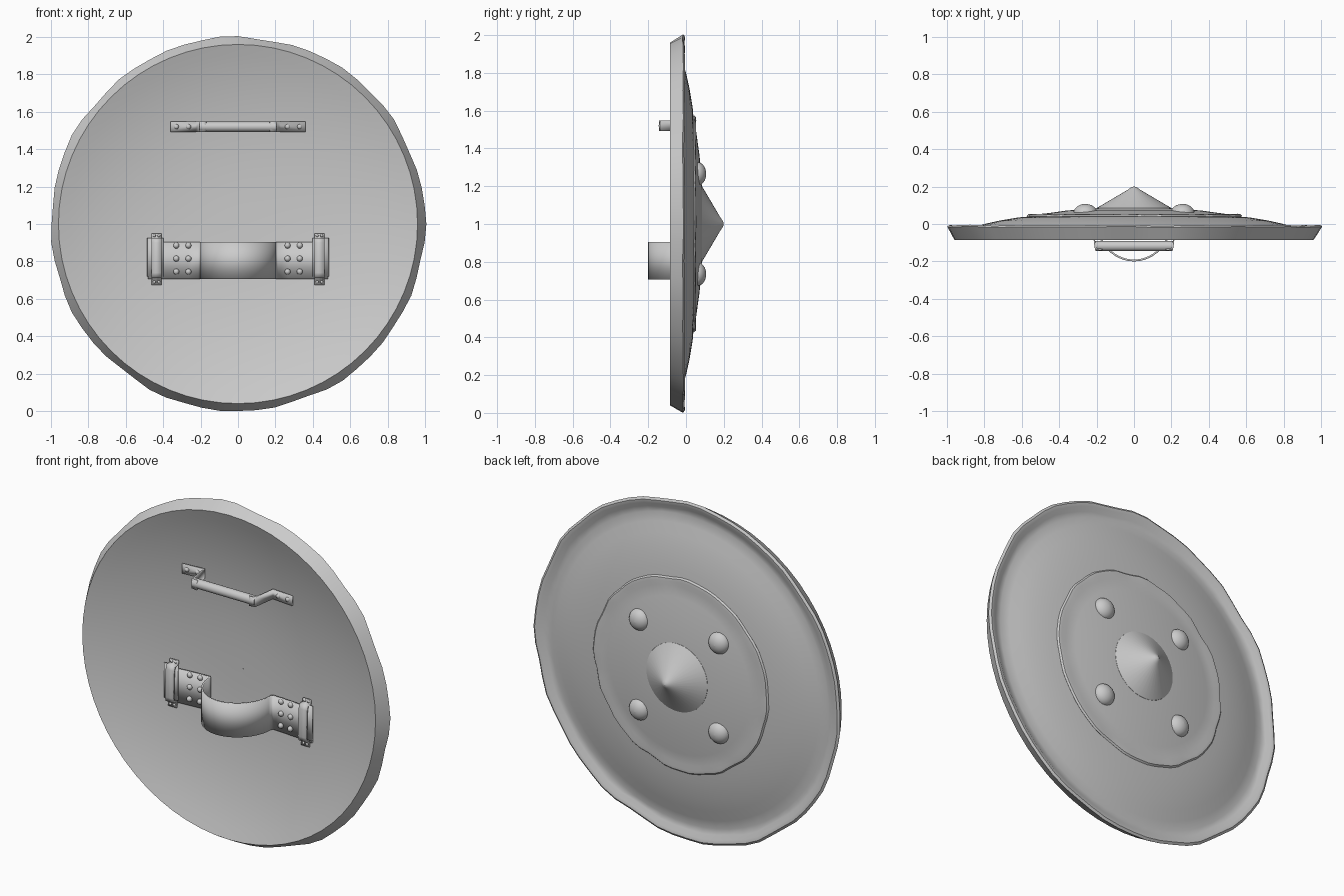
import bpy, bmesh, math, random
from mathutils import Vector

random.seed(4)
if "Cube" in bpy.data.objects:
    bpy.data.objects.remove(bpy.data.objects["Cube"])

steel = bpy.data.materials.new("plain grey steel")
steel.use_nodes = True
GREY = (0.6, 0.6, 0.6, 1)
steel.diffuse_color = GREY
steel.node_tree.nodes["Principled BSDF"].inputs["Base Color"].default_value = GREY


def finish(name, bm, angle=35, thick=0):
    bmesh.ops.remove_doubles(bm, verts=bm.verts, dist=1e-5)
    bmesh.ops.recalc_face_normals(bm, faces=bm.faces)
    mesh = bpy.data.meshes.new(name)
    bm.to_mesh(mesh)
    bm.free()
    mesh.materials.append(steel)
    ob = bpy.data.objects.new(name, mesh)
    bpy.context.collection.objects.link(ob)
    if thick:
        mod = ob.modifiers.new("thickness", 'SOLIDIFY')
        mod.thickness = thick
        mod.offset = 0
    bpy.ops.object.select_all(action='DESELECT')
    ob.select_set(True)
    bpy.context.view_layer.objects.active = ob
    bpy.ops.object.shade_smooth_by_angle(angle=math.radians(angle))
    return ob


def revolve(name, profile, steps=64, centre=(0, 0, 1), dent=0, dent_from=9, angle=35):
    """Spin (radius, y) points round the y axis; outer points may be hammered."""
    bm = bmesh.new()
    phase = [random.uniform(0, 6.28) for _ in range(3)]
    rings = []
    for r, y in profile:
        ring = []
        for i in range(steps):
            a = math.tau * i / steps
            n = (math.sin(7 * a + phase[0]) + math.sin(12 * a + phase[1])
                 + math.sin(19 * a + phase[2])) / 3
            k = dent if r >= dent_from and y > -0.07 else 0
            rr = r + k * (n - 0.3)
            ring.append(bm.verts.new((centre[0] + rr * math.cos(a),
                                      centre[1] + y + k * 0.4 * n,
                                      centre[2] + rr * math.sin(a))))
        rings.append(ring)
    for p, q in zip(rings, rings[1:]):
        for i in range(steps):
            j = (i + 1) % steps
            bm.faces.new((p[i], p[j], q[j], q[i]))
    return finish(name, bm, angle)


def inner(x, z):
    """Depth of the hollow front face."""
    return 0.05 - 0.135 * (math.hypot(x, z - 1) / 0.96) ** 2.5


def ribbon(name, path, lo, hi, upright=False, thick=0.01):
    """Sheet following (u, y) points; u is x, or z when upright."""
    bm = bmesh.new()
    rows = []
    for u, y in path:
        ends = [(w, y, u) if upright else (u, y, w) for w in (lo, hi)]
        rows.append([bm.verts.new(e) for e in ends])
    for p, q in zip(rows, rows[1:]):
        bm.faces.new((p[0], p[1], q[1], q[0]))
    return finish(name, bm, 40, thick)


def rivets(name, spots, radius, lift=0.01):
    bm = bmesh.new()
    for x, z in spots:
        new = bmesh.ops.create_uvsphere(bm, u_segments=12, v_segments=8, radius=radius)
        for v in new["verts"]:
            v.co = Vector((x, inner(x, z) - lift, z)) + v.co
    return finish(name, bm, 60)


# Dished body with its flared rim
hollow = [(r, inner(r, 1)) for r in [0.96 * (1 - i / 16) for i in range(16)] + [0.001]]
back = [(0.001, 0.07), (0.3, 0.062), (0.5, 0.045), (0.62, 0.035), (0.72, 0.018),
        (0.8, 0), (0.86, -0.018), (0.91, -0.03), (0.945, -0.026), (0.97, -0.01),
        (0.99, -0.007), (1.003, -0.016)]
revolve("shield_body", back + hollow, dent=0.01, dent_from=0.94)

# Raised disc on the back
revolve("back_disc", [(0.565, 0.03), (0.575, 0.042), (0.567, 0.051), (0.55, 0.053),
                      (0.52, 0.05), (0.46, 0.058), (0.36, 0.072), (0.2, 0.084),
                      (0.001, 0.09)], dent=0.008, dent_from=0.55)

# Central spike with a blunt tip
revolve("central_spike", [(0.205, 0.07), (0.2, 0.085), (0.03, 0.185), (0.02, 0.193),
                          (0.01, 0.198), (0.0005, 0.2)], 40)

# Four domed bosses
dome = [(0.064 * math.cos(t), 0.05 * math.sin(t))
        for t in [math.pi / 2 * i / 8 * 0.999 for i in range(9)]]
for sx in (-1, 1):
    for sz in (-1, 1):
        revolve("back_boss", dome, 24, (0.26 * sx, 0.057, 1 + 0.265 * sz))

# Hand grip: bar, cranked brackets, rivets
GZ, GY = 1.52, -0.118
bm = bmesh.new()
bmesh.ops.create_cone(bm, cap_ends=True, segments=20, radius1=0.027, radius2=0.027, depth=0.41)
for v in bm.verts:
    v.co = Vector((v.co.z, GY + v.co.y, GZ + v.co.x))
finish("grip_bar", bm)
for s in (-1, 1):
    path = [(0.36, inner(0.36, GZ) - 0.008), (0.225, inner(0.225, GZ) - 0.008),
            (0.205, GY - 0.015), (0.17, GY - 0.02)]
    ribbon("grip_bracket", [(s * x, y) for x, y in path], GZ - 0.028, GZ + 0.028)
    rivets("grip_rivets", [(s * x, GZ) for x in (0.265, 0.33)], 0.014)

# Arm strap bowed forward between two flat ends
left = [(x, inner(x, 0.8) - 0.01) for x in (-0.48, -0.42, -0.34, -0.27, -0.21)]
bow = [(-0.2 * math.cos(t), 0.025 - 0.22 * math.sin(t))
       for t in [math.pi * i / 24 for i in range(25)]]
right = [(-x, y) for x, y in reversed(left)]
ribbon("arm_strap", left + bow + right, 0.705, 0.905)

# Strap ends, riveted plates and keeper loops
for s in (-1, 1):
    ribbon("strap_end", [(s * x, inner(x, 0.8) - 0.017) for x in (0.4, 0.44, 0.485)],
           0.72, 0.925)
    rivets("strap_rivets", [(s * x, z) for x in (0.265, 0.33) for z in (0.745, 0.815, 0.885)],
           0.016, 0.016)
    c = 0.435 * s
    loop = [(z, inner(c, z) - d) for z, d in
            ((0.675, 0.006), (0.712, 0.006), (0.716, 0.034), (0.74, 0.042),
             (0.9, 0.042), (0.921, 0.034), (0.925, 0.006), (0.948, 0.006))]
    ribbon("keeper_loop", loop, c - 0.027, c + 0.027, upright=True)
    rivets("keeper_rivets", [(c + dx, z) for dx in (-0.012, 0.012) for z in (0.69, 0.938)],
           0.008)
